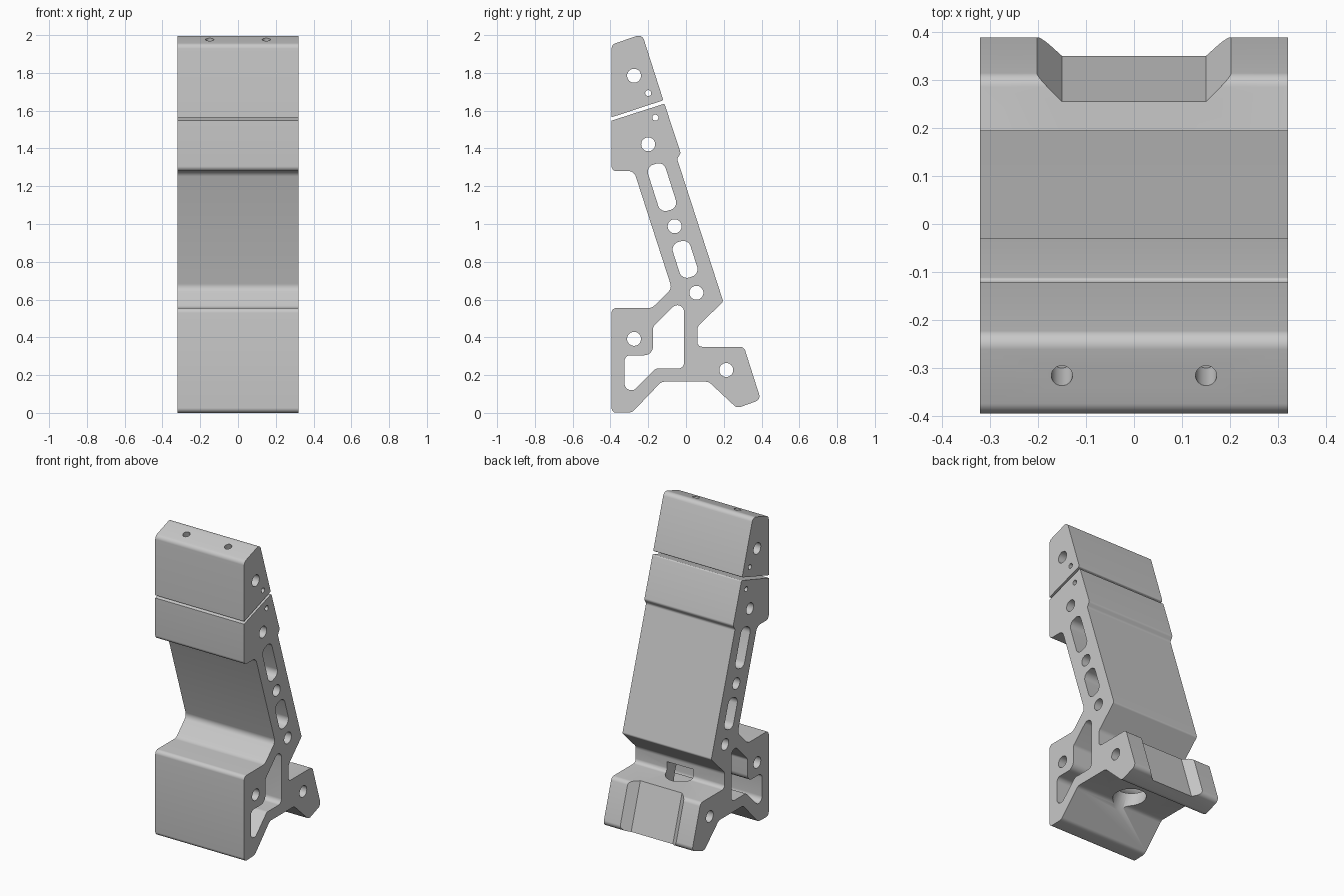
import bpy, bmesh
from math import cos, sin, tan, pi
from mathutils import Vector

if "Cube" in bpy.data.objects:
    bpy.data.objects.remove(bpy.data.objects["Cube"], do_unlink=True)

HALF = 0.32
LEAN = Vector((0, 0.303, -0.953))   # direction down the leaning neck

metal = bpy.data.materials.new("plain_grey")
metal.use_nodes = True
GREY = (0.58, 0.58, 0.58, 1)
metal.diffuse_color = GREY
metal.node_tree.nodes["Principled BSDF"].inputs["Base Color"].default_value = GREY


def loft(name, ring_a, ring_b):
    """Closed solid between two matching rings."""
    bm = bmesh.new()
    a = [bm.verts.new(p) for p in ring_a]
    b = [bm.verts.new(p) for p in ring_b]
    bm.faces.new(a)
    bm.faces.new(b)
    for i in range(len(a)):
        j = (i + 1) % len(a)
        bm.faces.new((a[i], a[j], b[j], b[i]))
    bmesh.ops.recalc_face_normals(bm, faces=bm.faces)
    mesh = bpy.data.meshes.new(name)
    bm.to_mesh(mesh)
    bm.free()
    mesh.materials.append(metal)
    ob = bpy.data.objects.new(name, mesh)
    bpy.context.collection.objects.link(ob)
    return ob


def fillet(corners, steps=6):
    """Round each (y, z, radius) corner of a profile."""
    out = []
    n = len(corners)
    for i, (y, z, r) in enumerate(corners):
        p = Vector((y, z))
        if r == 0:
            out.append(p)
            continue
        u = (Vector(corners[i - 1][:2]) - p).normalized()
        v = (Vector(corners[(i + 1) % n][:2]) - p).normalized()
        half = u.angle(v) / 2
        d = r / tan(half)
        c = p + (u + v).normalized() * (r / sin(half))
        s, e = p + u * d - c, p + v * d - c
        out += [c + s.lerp(e, k / steps).normalized() * r for k in range(steps + 1)]
    return out


def prism(name, profile, w):
    return loft(name, [(-w, p[0], p[1]) for p in profile],
                [(w, p[0], p[1]) for p in profile])


def cross_hole(y, z, r):
    ring = [(y + r * cos(t * pi / 16), z + r * sin(t * pi / 16)) for t in range(32)]
    return prism("hole_cutter", ring, HALF + 0.1)


def slot(y, z, length, width):
    d = Vector((LEAN.y, LEAN.z))
    s = Vector((-d.y, d.x))
    c = Vector((y, z))
    pts = [c + d * (a * length / 2) + s * (b * width / 2)
           for a, b in ((1, 1), (1, -1), (-1, -1), (-1, 1))]
    return prism("slot_cutter", fillet([(p.x, p.y, 0.04) for p in pts]), HALF + 0.1)


def rod(start, end, r):
    start, end = Vector(start), Vector(end)
    q = (end - start).to_track_quat('Z', 'Y')
    ring = [q @ Vector((r * cos(t * pi / 16), r * sin(t * pi / 16), 0)) for t in range(32)]
    return loft("bore_cutter", [start + p for p in ring], [end + p for p in ring])


def carve(ob, cutters):
    """Subtract all cutters, bake the result and smooth the fillets."""
    for c in cutters:
        m = ob.modifiers.new("cut", 'BOOLEAN')
        m.operation, m.solver, m.object = 'DIFFERENCE', 'EXACT', c
    bpy.context.view_layer.update()
    graph = bpy.context.evaluated_depsgraph_get()
    mesh = bpy.data.meshes.new_from_object(ob.evaluated_get(graph))
    ob.modifiers.clear()
    ob.data = mesh
    for c in cutters:
        bpy.data.objects.remove(c, do_unlink=True)
    bpy.ops.object.select_all(action='DESELECT')
    ob.select_set(True)
    bpy.context.view_layer.objects.active = ob
    bpy.ops.object.shade_smooth_by_angle(angle=0.5)


# Upper clamp block
top_block = prism("top_block", fillet([
    (-0.394, 1.565, 0), (-0.12, 1.655, 0.008), (-0.232, 2.005, 0.03),
    (-0.394, 1.95, 0.03)]), HALF)
cuts = [cross_hole(-0.275, 1.785, 0.037), cross_hole(-0.2, 1.693, 0.016)]
for x in (-0.15, 0.15):
    mouth = Vector((x, -0.315, 1.975))
    cuts.append(rod(mouth - LEAN * 0.1, mouth + LEAN * 0.12, 0.022))
carve(top_block, cuts)

# Leaning neck, strut, front base and rear foot in one profile
main_body = prism("main_body", fillet([
    (-0.394, 1.547, 0), (-0.114, 1.637, 0.008), (-0.028, 1.375, 0.02),
    (-0.047, 1.345, 0.02), (0.197, 0.59, 0.015), (0.06, 0.455, 0.04),
    (0.06, 0.35, 0.025), (0.307, 0.35, 0.03), (0.396, 0.07, 0.03),
    (0.27, 0.025, 0.035), (0.12, 0.165, 0.04), (-0.13, 0.165, 0.04),
    (-0.285, 0.003, 0.04), (-0.394, 0.0, 0.025), (-0.394, 0.555, 0.025),
    (-0.18, 0.555, 0.05), (-0.075, 0.66, 0.04), (-0.275, 1.28, 0.04),
    (-0.394, 1.28, 0.025)]), HALF)

# Side window through the base
window = prism("window_cutter", fillet([
    (-0.01, 0.57, 0.035), (-0.06, 0.57, 0.035), (-0.175, 0.455, 0.03),
    (-0.175, 0.305, 0.045), (-0.325, 0.305, 0.03), (-0.325, 0.12, 0.035),
    (-0.275, 0.12, 0.03), (-0.16, 0.235, 0.03), (-0.01, 0.235, 0.03)]), HALF + 0.1)

# Notch running down the sloped back of the foot
notch_shape = ((-0.3, 0.405), (-0.15, 0.255), (0.15, 0.255), (0.3, 0.405))
notch = loft("notch_cutter",
             [(x, y - 0.032, 0.45) for x, y in notch_shape],
             [(x, y + 0.144, -0.1) for x, y in notch_shape])

cuts = [window, notch, slot(-0.127, 1.195, 0.256, 0.098), slot(-0.005, 0.813, 0.196, 0.098),
        rod((0, -0.08, 0.08), (0, 0.07, 0.41), 0.095)]
for y, z, r in ((-0.162, 1.563, 0.016), (-0.2, 1.422, 0.037), (-0.06, 0.988, 0.037),
                (0.055, 0.636, 0.037), (-0.275, 0.392, 0.037), (0.213, 0.227, 0.037)):
    cuts.append(cross_hole(y, z, r))
carve(main_body, cuts)
